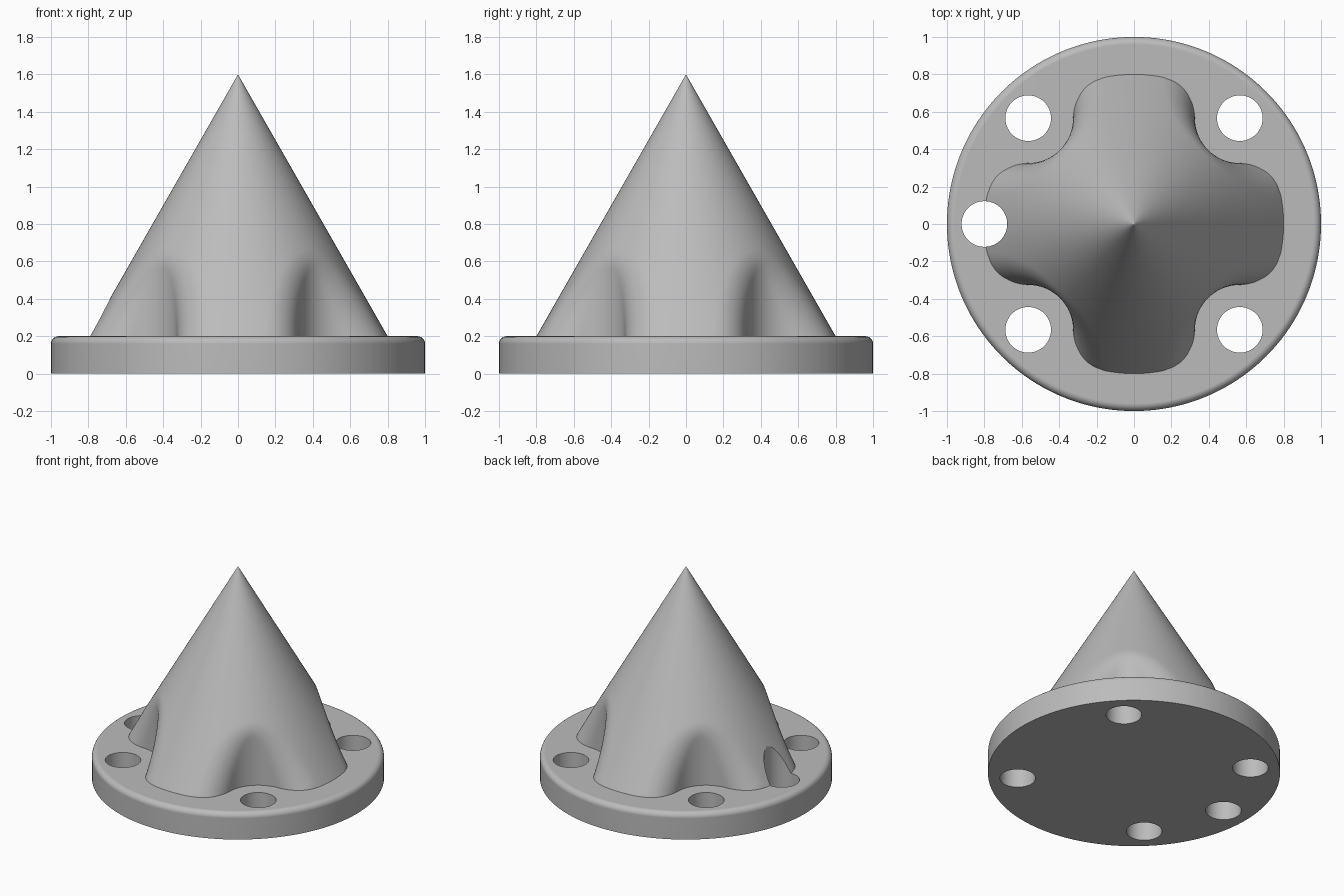
import bpy
import bmesh
import math

APEX, DECK, BASE_R = 1.6, 0.2, 0.8      # cone apex height, flange top, cone radius there
RELIEF, BLEND, BOLT_R = 0.24, 0.2, 0.122  # clearance cut, rounding radius, hole radius
SLOPE = BASE_R / (APEX - DECK)
TILT = math.atan(SLOPE)
DIAG = math.pi / 4

if "Cube" in bpy.data.objects:
    bpy.data.objects.remove(bpy.data.objects["Cube"])

grey = bpy.data.materials.new("plain grey")
grey.use_nodes = True
grey.diffuse_color = (0.5, 0.5, 0.5, 1)
grey.node_tree.nodes["Principled BSDF"].inputs["Base Color"].default_value = grey.diffuse_color


def make_object(name, bm):
    bmesh.ops.recalc_face_normals(bm, faces=bm.faces)
    mesh = bpy.data.meshes.new(name)
    bm.to_mesh(mesh)
    bm.free()
    mesh.materials.append(grey)
    obj = bpy.data.objects.new(name, mesh)
    bpy.context.collection.objects.link(obj)
    return obj


def cone_radius(z):
    return (APEX - z) * SLOPE


# Path of the ball centre that rounds the edges between cone and relief cut
ball_path = []
for i in range(241):
    phi = math.radians(33 * (i / 120 - 1))
    reach = RELIEF + BLEND
    r = BASE_R * math.cos(phi) - math.sqrt(reach ** 2 - (BASE_R * math.sin(phi)) ** 2)
    ball_path.append((phi, r, APEX - (r + BLEND / math.cos(TILT)) / SLOPE))


def body_radius(angle, z):
    """Distance from the axis to the rounded cone surface; angle 0 to 45 degrees."""
    a = angle - DIAG
    on_cone = cone_radius(z)
    raw, hits_cut = on_cone, False
    disc = RELIEF ** 2 - (BASE_R * math.sin(a)) ** 2
    if disc >= 0:
        cut = BASE_R * math.cos(a) - math.sqrt(disc)
        if cut < on_cone:
            raw, hits_cut = cut, True
    x, y = raw * math.cos(a), raw * math.sin(a)
    if hits_cut:
        k = BLEND / RELIEF
        centre = math.hypot(x + k * (x - BASE_R), y + k * y)
        if centre <= on_cone - BLEND / math.cos(TILT):
            return raw
    else:
        inner = raw - BLEND * math.cos(TILT)
        if math.hypot(inner * math.cos(a) - BASE_R, inner * math.sin(a)) >= RELIEF + BLEND:
            return raw
    best = 0
    for phi, r, height in ball_path:
        d = BLEND ** 2 - (z - height) ** 2 - (r * math.sin(a - phi)) ** 2
        if d > 0:
            best = max(best, r * math.cos(a - phi) + math.sqrt(d))
    return min(raw, best) if best else raw


# Cone body with four rounded relief cuts, repeated by symmetry
STEPS = 32
heights = [0.17] + [DECK + 0.016 * i for i in range(36)] + [0.85, 1.0, 1.2, 1.4, 1.5, 1.57, 1.59]
bm = bmesh.new()
rings = []
for z in heights:
    wedge = [body_radius(DIAG * i / STEPS, z) for i in range(STEPS + 1)]
    ring = []
    for i in range(8 * STEPS):
        j = i % (2 * STEPS)
        r = wedge[min(j, 2 * STEPS - j)]
        t = DIAG * i / STEPS
        ring.append(bm.verts.new((r * math.cos(t), r * math.sin(t), z)))
    rings.append(ring)
tip = bm.verts.new((0, 0, APEX))
count = 8 * STEPS
for i in range(count):
    j = (i + 1) % count
    for low, high in zip(rings, rings[1:]):
        bm.faces.new((low[i], low[j], high[j], high[i]))
    bm.faces.new((rings[-1][i], rings[-1][j], tip))
bm.faces.new(rings[0][::-1])
cone = make_object("cone_body", bm)


def disc_mesh(radius, bottom, top, segments):
    bm = bmesh.new()
    bmesh.ops.create_cone(bm, cap_ends=True, segments=segments, radius1=radius,
                          radius2=radius, depth=top - bottom)
    bmesh.ops.translate(bm, verts=bm.verts, vec=(0, 0, (top + bottom) / 2))
    return bm


# Round flange with a softened upper rim
bm = disc_mesh(1.0, 0, DECK, 160)
rim = [e for e in bm.edges if all(v.co.z > DECK / 2 for v in e.verts)]
bmesh.ops.bevel(bm, geom=rim, offset=0.04, segments=6, profile=0.5, affect='EDGES')
flange = make_object("flanged_cone", bm)

# Hole cutters: four on the diagonals, one on the right that also notches the cone
places = [(BASE_R, DIAG * k) for k in (1, 3, 5, 7)] + [(BASE_R, math.pi)]
cutters = []
for r, t in places:
    bm = disc_mesh(BOLT_R, -0.2, 1.2, 64)
    bmesh.ops.translate(bm, verts=bm.verts, vec=(r * math.cos(t), r * math.sin(t), 0))
    cutters.append(make_object("hole_cutter", bm))

# Join the cone to the flange, then drill the holes
bpy.ops.object.select_all(action='DESELECT')
bpy.context.view_layer.objects.active = flange
flange.select_set(True)
for tool, operation in [(cone, 'UNION')] + [(c, 'DIFFERENCE') for c in cutters]:
    tool.hide_render = True
    mod = flange.modifiers.new("boolean", 'BOOLEAN')
    mod.operation = operation
    mod.solver = 'EXACT'
    mod.object = tool
    bpy.ops.object.modifier_apply(modifier=mod.name)
    bpy.data.objects.remove(tool)

# Smooth curved walls, crisp edges, flat deck
bpy.ops.object.shade_smooth_by_angle(angle=math.radians(30))
normals = flange.modifiers.new("weighted normals", 'WEIGHTED_NORMAL')
normals.keep_sharp = True
